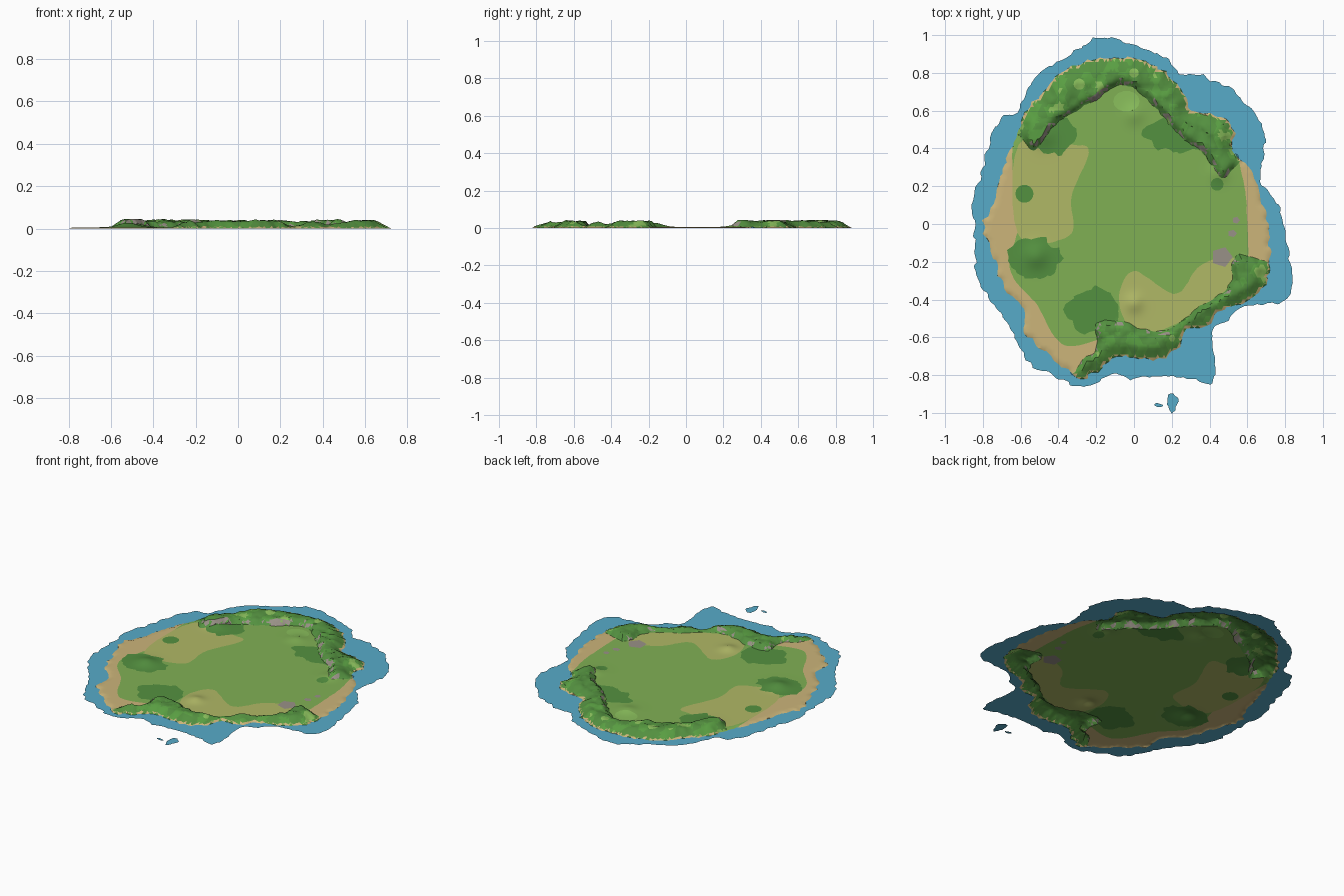
import bpy, math
from mathutils import Vector, noise, geometry

if "Cube" in bpy.data.objects:
    bpy.data.objects.remove(bpy.data.objects["Cube"])

STEP = 0.017      # spacing of the terrain points


def mat(name, srgb):
    m = bpy.data.materials.new(name)
    rgb = [int(srgb[i:i + 2], 16) / 255 for i in (0, 2, 4)]
    m.diffuse_color = (*[((c + 0.055) / 1.055) ** 2.4 for c in rgb], 1)
    m.use_nodes = True
    m.node_tree.nodes["Principled BSDF"].inputs["Base Color"].default_value = m.diffuse_color
    return m


COLOURS = [mat("water_blue", "57ABC9"), mat("sand", "CCB57A"), mat("meadow_green", "80B054"),
           mat("dry_grass_olive", "B0B866"), mat("grove_green", "549140"),
           mat("ridge_green", "599E42"), mat("bright_green", "8ABF5C"), mat("rock_grey", "999187")]
WATER, SAND, MEADOW, DRY, GROVE, RIDGE, BRIGHT, ROCK = range(8)


def wobble(x, y, scale, seed=0.0):
    return noise.noise(Vector((x * scale, y * scale, seed)))


def outline(pts, jitter=0.004):
    """Closed smooth curve through the points, roughened by noise."""
    out, n = [], len(pts)
    for i in range(n):
        a, b, c, d = (Vector(pts[(i + k) % n]) for k in (-1, 0, 1, 2))
        steps = max(1, round((c - b).length / 0.02))
        for s in range(steps):
            t = s / steps
            p = 0.5 * (2 * b + (c - a) * t + (2 * a - 5 * b + 4 * c - d) * t * t
                       + (3 * b - a - 3 * c + d) * t ** 3)
            out.append((p.x + jitter * wobble(p.x, p.y, 24, 3.1),
                        p.y + jitter * wobble(p.x, p.y, 24, 7.7)))
    return out


def polar(radii):
    """Points around the origin at even angles, starting at +x; radii in hundredths."""
    turn = 2 * math.pi / len(radii)
    return [(r / 100 * math.cos(i * turn), r / 100 * math.sin(i * turn)) for i, r in enumerate(radii)]


def oval(x, y, rx, ry, n=14):
    turn = 2 * math.pi / n
    return [(x + rx * math.cos(i * turn), y + ry * math.sin(i * turn)) for i in range(n)]


class Region:
    def __init__(self, pts):
        self.pts = pts
        xs, ys = zip(*pts)
        self.box = min(xs), max(xs), min(ys), max(ys)

    def holds(self, x, y):
        x0, x1, y0, y1 = self.box
        if not (x0 < x < x1 and y0 < y < y1):
            return False
        hit = False
        ax, ay = self.pts[-1]
        for bx, by in self.pts:
            if (ay > y) != (by > y) and x < ax + (y - ay) * (bx - ax) / (by - ay):
                hit = not hit
            ax, ay = bx, by
        return hit

    def edge(self, x, y):
        """Distance to the outline points."""
        return min((px - x) ** 2 + (py - y) ** 2 for px, py in self.pts) ** 0.5


# Shallow water rim and islet
water = [Region(outline(polar([
    79, 76, 71, 76, 85, 87, 88, 87, 84, 91, 94, 101, 97, 95, 93, 87, 90, 87, 85, 86,
    85, 85, 88, 86, 85, 87, 92, 91, 91, 81, 82, 82, 85, 93, 71, 71, 74, 90, 88, 82]), 0.022)),
    Region(outline(oval(.205, -.95, .035, .047), 0.03)), Region(outline(oval(.13, -.957, .026, .01), 0.01))]

# Land outline
land = Region(outline(polar([
    71, 69, 68, 68, 65, 74, 72, 67, 77, 84, 88, 89, 90, 88, 84, 82, 77, 76, 75, 75,
    80, 78, 76, 77, 73, 81, 82, 84, 86, 72, 70, 73, 71, 63, 66, 65, 71, 76, 76, 73]), 0.022))

# Central meadow
meadow = [Region(outline(polar([60, 62, 66, 60, 70, 74, 68, 80, 68, 61, 70, 67, 74, 60, 60, 60, 60, 63])))]

# Dry grass, west and south-east
dry = [Region(outline(p)) for p in (
    [(-.61, .42), (-.33, .42), (-.24, .38), (-.33, .15), (-.34, -.06), (-.61, -.06)],
    [(.53, -.18), (.35, -.22), (.22, -.37), (0, -.25), (-.08, -.4), (0, -.57), (.2, -.54), (.5, -.35)])]

# Dark groves
groves = [Region(outline(oval(*o), 0.03)) for o in (
    (-.53, -.18, .14, .11), (-.22, -.46, .14, .12), (-.43, .47, .12, .1), (.27, .48, .22, .1))]
groves += [Region(oval(-.58, .16, .048, .048)), Region(oval(.44, .21, .034, .034))]

# Coastal ridges: an inner cliff line, closed beyond the shore
ridges = [Region(outline(p, 0.014)) for p in (
    [(.47, .24), (.38, .36), (.25, .46), (.05, .68), (-.07, .73), (-.2, .66), (-.42, .52),
     (-.53, .39), (-.6, .46), (-.75, .62), (0, 1.2), (.8, .6), (.56, .34)],
    [(.6, -.17), (.52, -.21), (.5, -.33), (.32, -.46), (.14, -.57), (-.1, -.51), (-.2, -.53),
     (-.2, -.66), (-.29, -.74), (-.31, -.9), (.3, -.95), (.95, -.4)])]

# Bright knolls and bare rock patches
bright = [Region(oval(*o)) for o in ((-.29, .74, .03, .03), (-.04, .65, .07, .055), (0, .8, .025, .025))]
rocks = [Region(oval(*o, 5)) for o in ((.465, -.175, .058, .055), (.52, -.05, .025, .02), (.54, .02, .02, .02))]

# Rounded hills: x, y, radius, height
HILLS = [(-.52, -.17, .06, .022), (0, -.42, .045, .017), (0, .58, .05, .012),
         (-.48, .47, .06, .016), (.45, .27, .05, .012)]


def ease(t):
    t = max(0.0, min(1.0, t))
    return t * t * (3 - 2 * t)


def height(x, y):
    if not land.holds(x, y):
        return 0.0
    shore = land.edge(x, y)
    z = 0.006 * ease(shore / 0.02)
    z += sum(h * math.exp(-((x - a) ** 2 + (y - b) ** 2) / (r * r)) for a, b, r, h in HILLS) * ease(shore / .05)
    for r in ridges:
        if r.holds(x, y):
            rough = 0.031 + 0.010 * wobble(x, y, 9) + 0.009 * wobble(x, y, 30, 2)
            z += rough * ease(r.edge(x, y) / 0.035) * ease(shore / 0.075)
    return min(z, 0.044)


def inside(group, x, y):
    return any(r.holds(x, y) for r in group)


# Triangulate all outlines together with a staggered field of points
points, edges = [], []
for r in water + [land] + meadow + dry + groves + ridges + bright + rocks:
    first, n = len(points), len(r.pts)
    points += [Vector(p) for p in r.pts]
    edges += [(first + i, first + (i + 1) % n) for i in range(n)]
for j in range(int(1.78 / STEP)):
    for i in range(int(1.6 / STEP)):
        points.append(Vector((-0.81 + STEP * (i + 0.5 * (j % 2)), -0.86 + STEP * j)))
flat, _, tris = geometry.delaunay_2d_cdt(points, edges, [], 0, 1e-5)[:3]
verts = [Vector((p.x, p.y, height(p.x, p.y))) for p in flat]

# Sort the triangles into parts and colours
NAMES = ["water", "beach", "meadow", "dry_grass", "groves", "ridges", "knolls", "rock_patches"]
parts = [[] for _ in NAMES]
for t in tris:
    a, b, c = (verts[i] for i in t)
    m, normal = (a + b + c) / 3, (b - a).cross(c - a)
    if normal.length < 1e-12:
        continue
    if normal.z < 0:
        t, normal = t[::-1], -normal
    x, y, steep = m.x, m.y, normal.normalized().z
    if not land.holds(x, y):
        if inside(water, x, y):
            parts[WATER].append((t, WATER))
        continue
    shore = land.edge(x, y)
    if inside(rocks, x, y):
        parts[ROCK].append((t, ROCK))
    elif inside(bright, x, y):
        parts[BRIGHT].append((t, BRIGHT))
    elif shore > 0.012 and inside(ridges, x, y):
        patch = wobble(x, y, 14, 5)
        colour = ROCK if shore > 0.07 and steep < 0.72 and patch > -0.05 else \
            BRIGHT if patch > 0.42 else RIDGE if patch > 0.05 else GROVE
        parts[RIDGE].append((t, colour))
    else:
        for group, k in ((groves, GROVE), (dry, DRY), (meadow, MEADOW), ([land], SAND)):
            if inside(group, x, y):
                parts[k].append((t, k))
                break

for name, faces in zip(NAMES, parts):
    used = sorted({i for t, _ in faces for i in t})
    index = {v: i for i, v in enumerate(used)}
    mesh = bpy.data.meshes.new(name)
    mesh.from_pydata([verts[i] for i in used], [], [[index[i] for i in t] for t, _ in faces])
    for m in COLOURS:
        mesh.materials.append(m)
    mesh.polygons.foreach_set("material_index", [k for _, k in faces])
    ob = bpy.data.objects.new(name, mesh)
    bpy.context.collection.objects.link(ob)
    ob.select_set(True)
    bpy.context.view_layer.objects.active = ob
bpy.ops.object.shade_smooth_by_angle(angle=math.radians(35))
